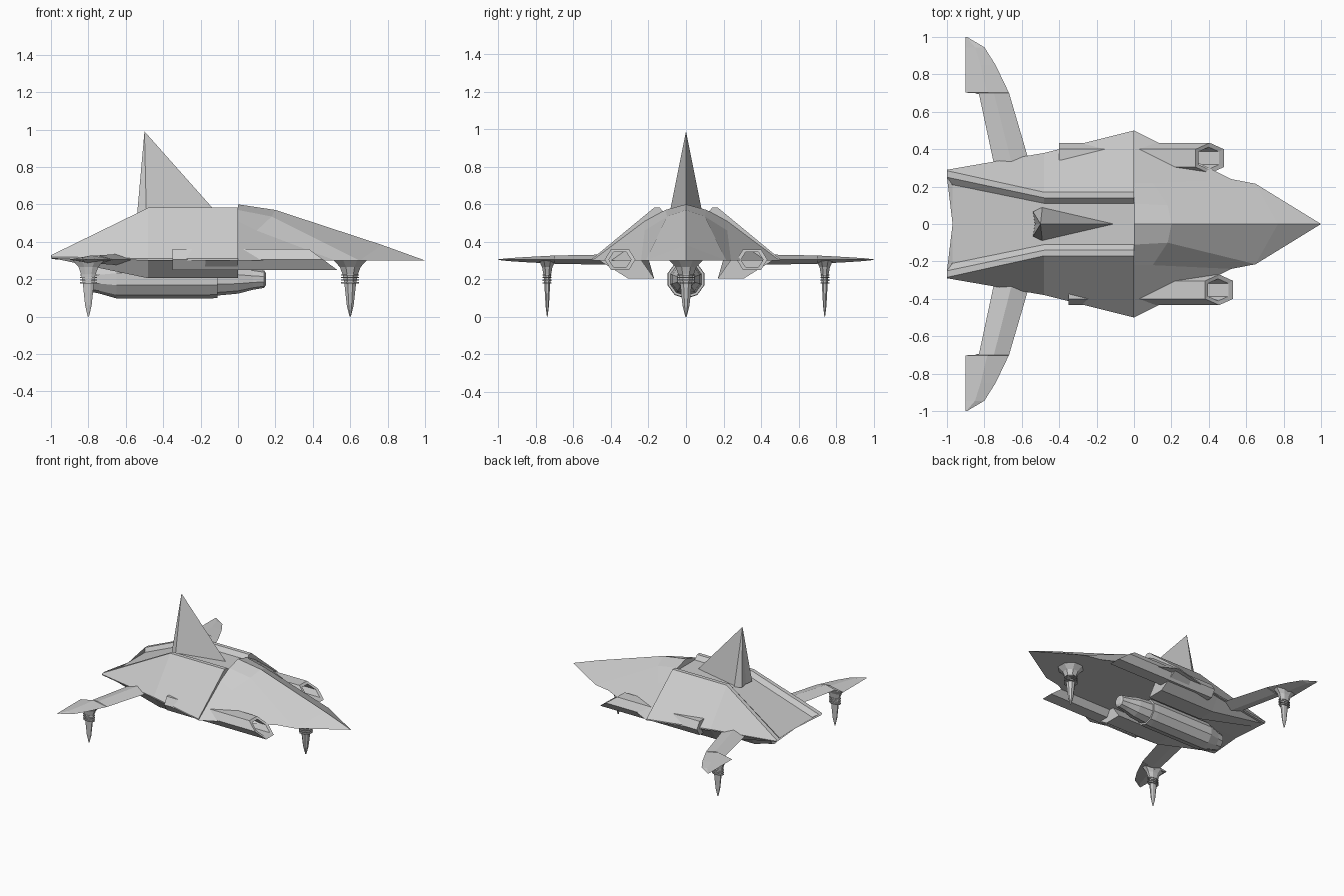
import bpy
import bmesh
from math import cos, sin, tau

cube = bpy.data.objects.get("Cube")
if cube:
    bpy.data.objects.remove(cube, do_unlink=True)

grey = bpy.data.materials.new("hull_grey")
grey.use_nodes = True
GREY = (0.6, 0.6, 0.6, 1)
grey.diffuse_color = GREY
grey.node_tree.nodes["Principled BSDF"].inputs["Base Color"].default_value = GREY


def finish(name, bm):
    bmesh.ops.remove_doubles(bm, verts=bm.verts, dist=0.0005)
    bmesh.ops.recalc_face_normals(bm, faces=bm.faces)
    mesh = bpy.data.meshes.new(name)
    bm.to_mesh(mesh)
    bm.free()
    mesh.materials.append(grey)
    ob = bpy.data.objects.new(name, mesh)
    bpy.context.collection.objects.link(ob)
    return ob


def loft(name, rings):
    """Skin a row of equal point rings and cap both ends."""
    bm = bmesh.new()
    rows = [[bm.verts.new(p) for p in ring] for ring in rings]
    n = len(rows[0])
    for a, b in zip(rows, rows[1:]):
        for i in range(n):
            j = (i + 1) % n
            bm.faces.new((a[i], a[j], b[j], b[i]))
    bm.faces.new(rows[0])
    bm.faces.new(rows[-1])
    return finish(name, bm)


def circle(r, n, place):
    return [place(r * cos(tau * (i + 0.5) / n), r * sin(tau * (i + 0.5) / n)) for i in range(n)]


def both_halves(half):
    """Close a half section, top centre to bottom centre, across y = 0."""
    return half + [(x, -y, z) for x, y, z in half[-2:0:-1]]


# Nose section: faceted half shell, mirrored
P = dict(
    roof=(0, 0, .6), shoulder=(0, .11, .57), flank=(0, .22, .51), chine=(0, .5, .3),
    brow=(.2, 0, .57), brow_side=(.18, .1, .535), cheek=(.1, .22, .46),
    notch=(.52, .24, .3), corner=(.65, .215, .3), ridge=(.77, 0, .383),
    tip=(1, 0, .3), keel=(0, 0, .3))
FACES = ["roof shoulder brow_side brow", "shoulder flank cheek brow_side",
         "flank chine notch cheek", "brow_side cheek notch corner",
         "brow brow_side corner ridge", "ridge corner tip",
         "chine notch corner tip keel", "roof shoulder flank chine keel"]
bm = bmesh.new()
for s in (1, -1):
    v = {k: bm.verts.new((x, y * s, z)) for k, (x, y, z) in P.items()}
    for f in FACES:
        bm.faces.new([v[k] for k in f.split()])
finish("nose_hull", bm)

# Rear hull with raised rails beside a sunken deck
def deck_section(x, edge):
    return both_halves([(x, 0, .55), (x, .11, .55), (x, .14, .582), (x, .17, .582),
                        (x, edge, .31), (x, edge, .3), (x, 0, .3)])


tail = both_halves([(-.97, 0, .312), (-.97, .21, .312), (-1, .25, .328), (-1, .285, .328),
                    (-1, .29, .32), (-1, .285, .31), (-.97, 0, .305)])
loft("rear_hull", [deck_section(0, .5), deck_section(-.48, .38), tail])

# Tail fin
bm = bmesh.new()
base = [(-.1, 0), (-.49, .09), (-.54, .065), (-.53, 0), (-.54, -.065), (-.49, -.09)]
low = [bm.verts.new((x, y, .54)) for x, y in base]
apex = bm.verts.new((-.5, 0, .99))
bm.faces.new(low)
for i in range(len(low)):
    bm.faces.new((low[i], low[(i + 1) % len(low)], apex))
finish("tail_fin", bm)

# Central engine
engine = [(-.78, .045), (-.79, .065), (-.74, .075), (-.65, .1), (-.15, .1), (-.11, .098),
          (-.11, .085), (0, .075), (.08, .055), (.14, .045), (.15, .03)]
loft("belly_engine", [circle(r * 1.03, 10, lambda a, b, x=x: (x, a, .2 + b)) for x, r in engine])


# Landing gear: flared mount, collar rings and spike
def landing_gear(name, x, y, wide, narrow):
    def ring(r, z):
        return circle(r, 8, lambda a, b: (x + a * wide, y + b * narrow, z))

    leg = [(.1, .305), (.06, .265), (.042, .22), (.033, .17), (.02, .06), (.004, 0)]
    loft(name, [ring(r, z) for r, z in leg])
    for i in range(4):
        z = .178 + i * .014
        loft(name + "_collar", [ring(.052, z), ring(.052, z + .006)])


landing_gear("nose_gear", .6, 0, 1, 1)

for s, side in ((1, "left"), (-1, "right")):
    # Swept wing: leading edge, trailing edge, height above and below
    rows = [(.28, -.545, -.74, .03), (.7, -.668, -.83, .022), (.702, -.669, -.9, .022),
            (.85, -.74, -.9, .014), (.945, -.8, -.9, .008), (1, -.893, -.9, .002)]
    loft(side + "_wing", [[(le, s * y, .305), ((le + te) / 2, s * y, .305 + t),
                           (te, s * y, .305), ((le + te) / 2, s * y, .305 - t)]
                          for y, le, te, t in rows])
    landing_gear(side + "_gear", -.8, s * .74, .95, .5)

    # Lower side keel
    def keel(x, outer, low):
        return [(x, s * outer, .305), (x, s * .31, low), (x, s * .17, low), (x, s * .24, .305)]
    loft(side + "_keel", [keel(0, .47, .205), keel(-.48, .37, .205),
                          [(-.98, s * y, z) for y, z in
                           ((.28, .315), (.27, .31), (.2, .31), (.21, .315))]])

    # Hexagonal pod with a raked, hollow intake
    shift = -.05 if s > 0 else 0

    def hexagon(x, k, rake):
        pts = [(.082, 0), (.048, .055), (-.048, .055), (-.082, 0), (-.048, -.055), (.048, -.055)]
        return [(x + shift - rake * (b * k + .055) / .11, s * (.352 + a * k), .305 + b * k)
                for a, b in pts]
    loft(side + "_pod", [hexagon(-.35, 1, 0), hexagon(.53, 1, .15),
                         hexagon(.525, .72, .15), hexagon(.2, .72, 0)])
